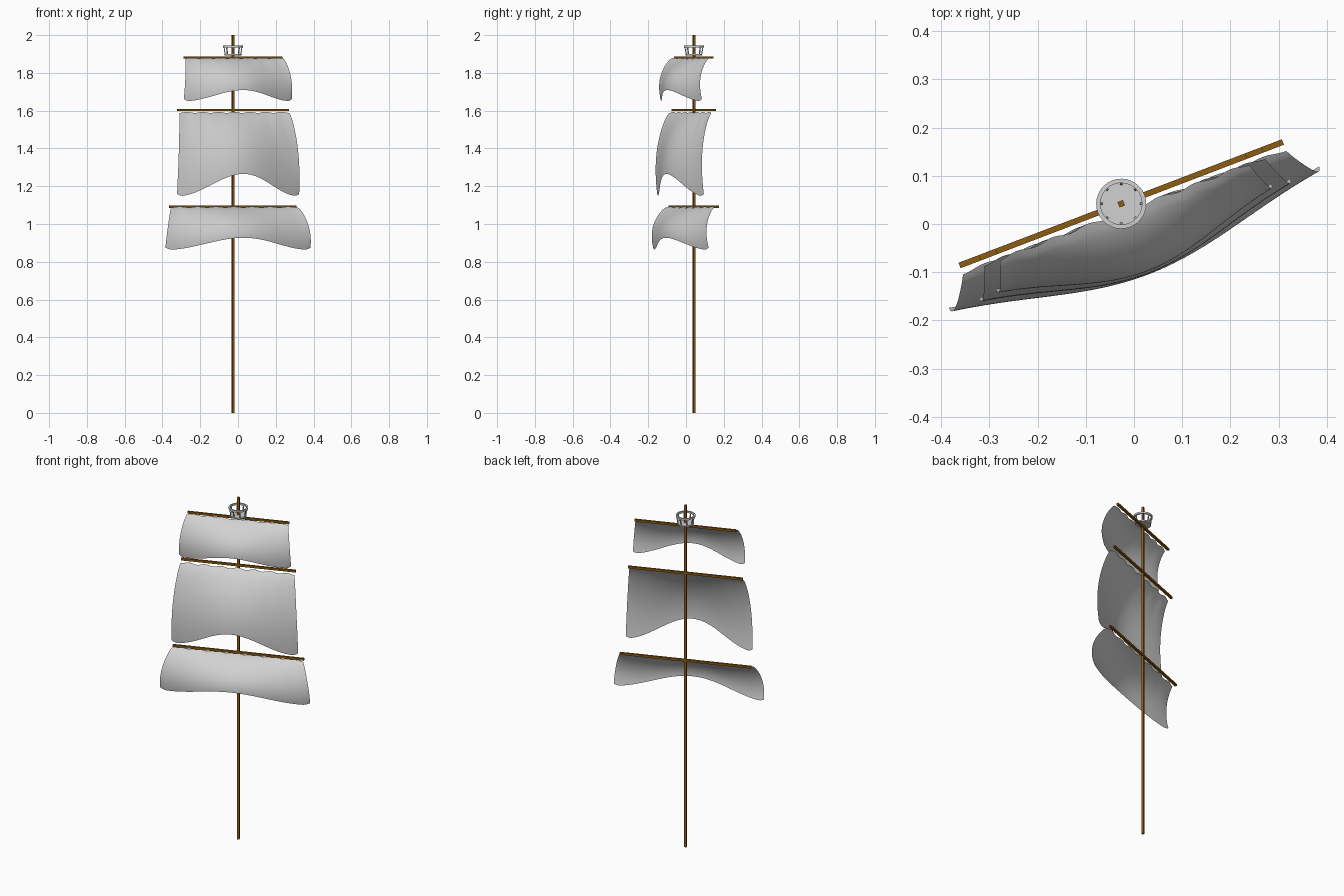
import bpy, bmesh, math
from mathutils import Vector, Matrix

if "Cube" in bpy.data.objects:
    bpy.data.objects.remove(bpy.data.objects["Cube"])

ANGLE = math.radians(20.9)
# Local rig frame: x along the yards, y backwards, origin at the mast foot
RIG = Matrix.Translation((-0.0265, 0.042, 0)) @ Matrix.Rotation(ANGLE, 4, 'Z')


def material(name, rgb):
    m = bpy.data.materials.new(name)
    m.diffuse_color = (*rgb, 1)
    m.use_nodes = True
    m.node_tree.nodes["Principled BSDF"].inputs["Base Color"].default_value = m.diffuse_color
    return m


WOOD = material("brown wood", (0.27, 0.105, 0.006))
CANVAS = material("pale grey canvas", (0.64, 0.64, 0.64))


def finish(name, bm, mat, smooth=False):
    me = bpy.data.meshes.new(name)
    bm.normal_update()
    bm.to_mesh(me)
    bm.free()
    ob = bpy.data.objects.new(name, me)
    bpy.context.collection.objects.link(ob)
    ob.matrix_world = RIG
    me.materials.append(mat)
    for p in me.polygons:
        p.use_smooth = smooth
    return ob


def add_box(bm, size, centre):
    bmesh.ops.create_cube(bm, size=1, matrix=Matrix.Translation(centre) @ Matrix.Diagonal((*size, 1)))


def bar(name, size, centre):
    bm = bmesh.new()
    add_box(bm, size, centre)
    finish(name, bm, WOOD)


def lathe(bm, profile, n=32):
    # revolve a closed (radius, z) loop around the mast
    rings = [[bm.verts.new((r * math.cos(2 * math.pi * i / n), r * math.sin(2 * math.pi * i / n), z))
              for r, z in profile] for i in range(n)]
    k = len(profile)
    for i in range(n):
        a, b = rings[i], rings[(i + 1) % n]
        for j in range(k):
            bm.faces.new((a[j], b[j], b[(j + 1) % k], a[(j + 1) % k]))


def sail(name, top, corner, middle, half_top, half_low, edge, belly, drop):
    # billowing cloth: gathered along the yard, hollow-cut along the foot
    cols, rows = 72, 28
    bm = bmesh.new()
    grid = []
    for j in range(rows + 1):
        t = j / rows
        edge_swell = math.sin(2.1 * t ** 0.75) / math.sin(2.1)
        mid_swell = math.sin(math.pi / 2 * t ** 0.75)
        row = []
        for i in range(cols + 1):
            s = 2 * i / cols - 1
            fade = (1 - t) ** 6
            ripple = math.sin(s * math.pi * 3.5) ** 2 * fade
            wave = (1 + math.cos(math.pi * s)) / 2
            foot = corner + (middle - corner) * wave
            foot += 0.012 * max(0, (abs(s) - 0.9) / 0.1) ** 2
            z = top + (foot - top) * t - drop * ripple
            half = half_top + (half_low - half_top) * math.sin(t ** 0.8 * math.pi / 2)
            bulge = (wave + 1 - s * s) / 2
            out = 0.014 + 0.006 * ripple + edge * edge_swell * (1 - bulge) + belly * mid_swell * bulge
            row.append(bm.verts.new((s * half, -out, z)))
        grid.append(row)
    for j in range(rows):
        for i in range(cols):
            bm.faces.new((grid[j + 1][i], grid[j + 1][i + 1], grid[j][i + 1], grid[j][i]))
    finish(name, bm, CANVAS, True)


# Mast and yards
bar("mast", (0.012, 0.012, 2.0), (0, 0, 1.0))
for name, half, z in (("lower_yard", 0.359, 1.092), ("middle_yard", 0.314, 1.603), ("upper_yard", 0.2775, 1.881)):
    bar(name, (2 * half, 0.012, 0.012), (0, 0, z))

# Sails
sail("lower_sail", 1.092, 0.863, 0.927, 0.359, 0.411, 0.060, 0.143, 0.004)
sail("middle_sail", 1.594, 1.147, 1.265, 0.312, 0.346, 0.062, 0.141, 0.006)
sail("upper_sail", 1.880, 1.650, 1.709, 0.2775, 0.306, 0.058, 0.136, 0.003)

# Lookout basket: floor, rail and leaning posts
bm = bmesh.new()
lathe(bm, [(0.005, 1.891), (0.044, 1.891), (0.044, 1.899), (0.005, 1.899)])
lathe(bm, [(0.043, 1.934), (0.052, 1.934), (0.052, 1.944), (0.043, 1.944)])
for i in range(8):
    a = 2 * math.pi * i / 8 - ANGLE
    d = Vector((math.cos(a), math.sin(a), 0))
    side = Vector((-d.y, d.x, 0)) * 0.0025
    loops = []
    for r, z in ((0.041, 1.896), (0.0475, 1.938)):
        c = d * r + Vector((0, 0, z))
        e = d * 0.0025
        loops.append([bm.verts.new(c + o) for o in (-e - side, e - side, e + side, -e + side)])
    for k in range(4):
        n = (k + 1) % 4
        bm.faces.new((loops[0][k], loops[0][n], loops[1][n], loops[1][k]))
bmesh.ops.recalc_face_normals(bm, faces=bm.faces[:])
basket = finish("lookout_basket", bm, CANVAS)
